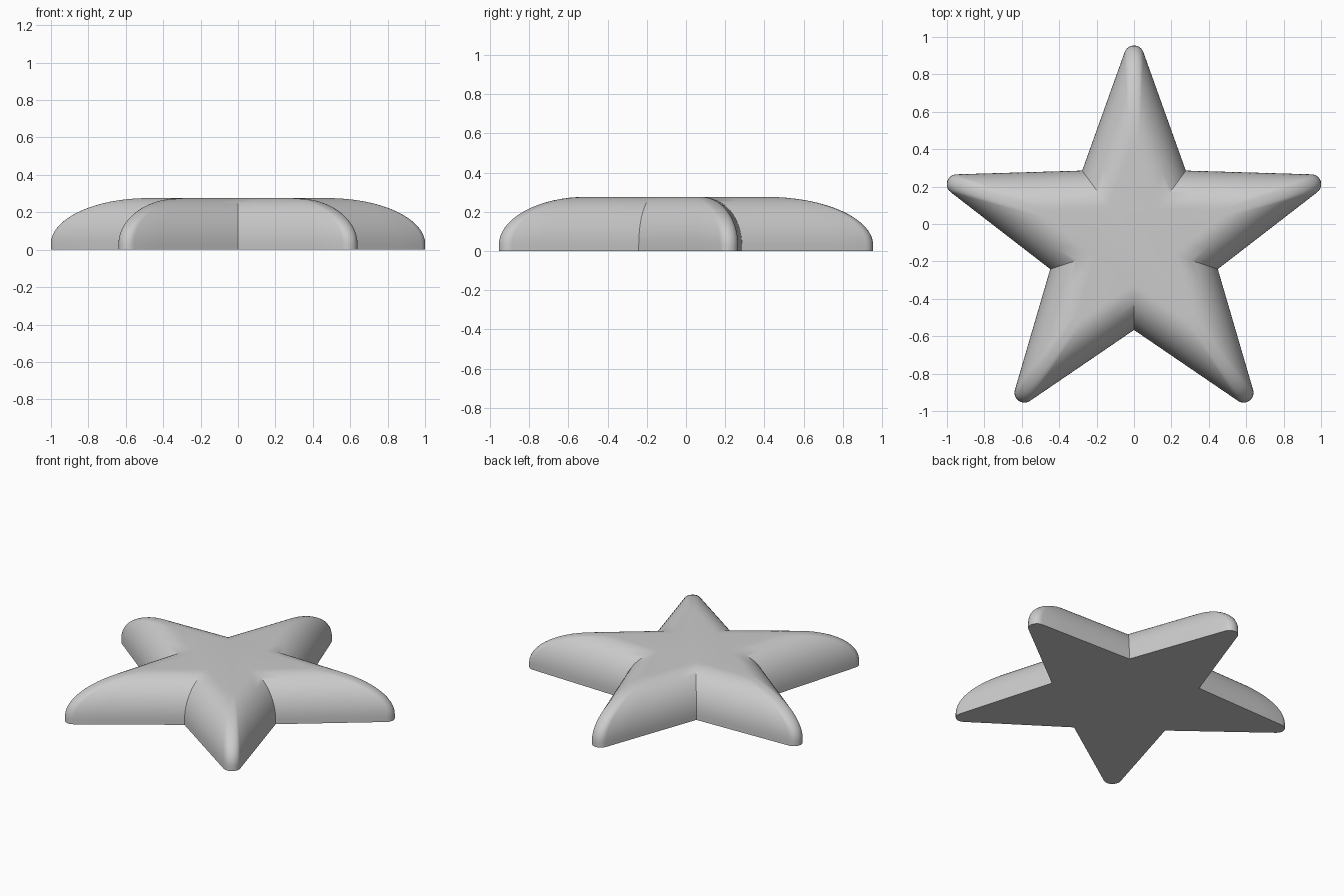
import bpy, bmesh, math
from math import sin, cos, pi, radians

cube = bpy.data.objects.get("Cube")
if cube:
    bpy.data.objects.remove(cube, do_unlink=True)

grey = bpy.data.materials.new("plain grey")
grey.use_nodes = True
colour = (0.6, 0.6, 0.6, 1)
grey.diffuse_color = colour
grey.node_tree.nodes["Principled BSDF"].inputs["Base Color"].default_value = colour

CENTRE_Y = -0.0955
TIP_DIST, TIP_RADIUS = 0.997, 0.053
VALLEY = 0.471
TAPER = 0.52        # how far the rounded rim shrinks towards the centre
WALL, HEIGHT = 0.03, 0.276
TIP_STEPS, RIM_STEPS, EDGE_STEPS = 10, 16, 4


def outline():
    """Five-pointed star with rounded tips and sharp valleys."""
    corners = []
    half = radians(70.4)
    for arm in range(5):
        a = pi / 2 + arm * 2 * pi / 5
        cx, cy = TIP_DIST * cos(a), TIP_DIST * sin(a)
        for i in range(TIP_STEPS + 1):
            b = a - half + 2 * half * i / TIP_STEPS
            corners.append((cx + TIP_RADIUS * cos(b), cy + TIP_RADIUS * sin(b)))
        v = a + pi / 5
        corners.append((VALLEY * cos(v), VALLEY * sin(v)))
    # Subdivide the long straight sides
    points = []
    for p, q in zip(corners, corners[1:] + corners[:1]):
        n = EDGE_STEPS if math.dist(p, q) > 0.2 else 1
        points += [(p[0] + (q[0] - p[0]) * k / n, p[1] + (q[1] - p[1]) * k / n)
                   for k in range(n)]
    return points


# Rim levels: a short wall, then a quarter ellipse shrinking inwards
levels = [(1, 0)]
for i in range(RIM_STEPS + 1):
    t = i / RIM_STEPS * pi / 2
    levels.append((1 - TAPER * (1 - cos(t)), WALL + (HEIGHT - WALL) * sin(t)))

bm = bmesh.new()
star = outline()
rings = [[bm.verts.new((x * s, y * s + CENTRE_Y, z)) for x, y in star]
         for s, z in levels]
for low, high in zip(rings, rings[1:]):
    for i in range(len(star)):
        j = (i + 1) % len(star)
        bm.faces.new((low[i], low[j], high[j], high[i]))

# Flat top and flat underside
bm.faces.new(rings[-1])
bm.faces.new(rings[0][::-1])

mesh = bpy.data.meshes.new("star_body")
bm.to_mesh(mesh)
bm.free()
mesh.materials.append(grey)
body = bpy.data.objects.new("star_body", mesh)
bpy.context.collection.objects.link(body)

bpy.ops.object.select_all(action="DESELECT")
body.select_set(True)
bpy.context.view_layer.objects.active = body
bpy.ops.object.shade_smooth_by_angle(angle=radians(30))
